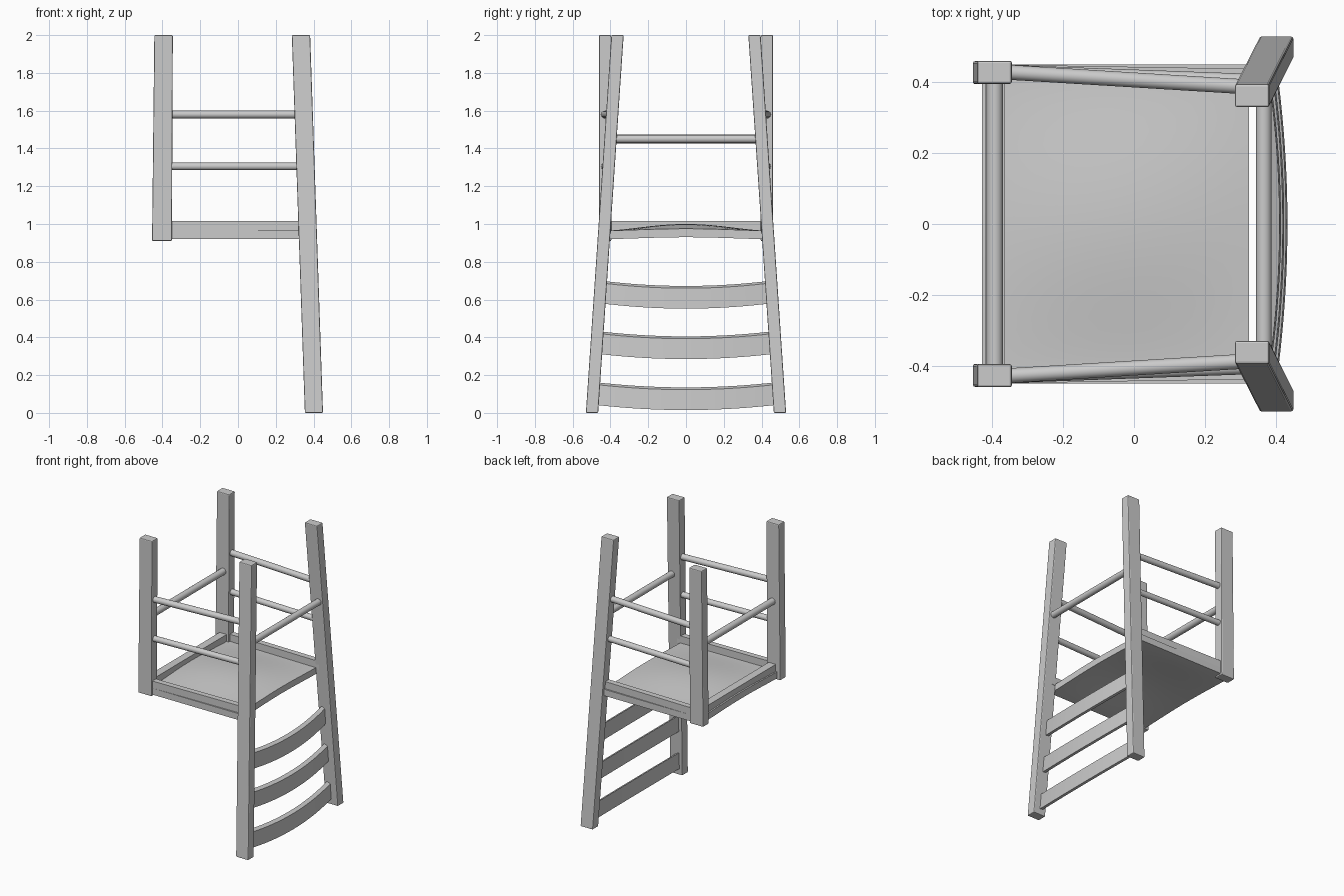
import bpy, bmesh, math
from mathutils import Vector

if "Cube" in bpy.data.objects:
    bpy.data.objects.remove(bpy.data.objects["Cube"])


def make_object(name, bm, bevel=0.0, smooth=False):
    bmesh.ops.recalc_face_normals(bm, faces=bm.faces)
    me = bpy.data.meshes.new(name)
    bm.to_mesh(me)
    bm.free()
    ob = bpy.data.objects.new(name, me)
    bpy.context.collection.objects.link(ob)
    if bevel:
        mod = ob.modifiers.new("bevel", "BEVEL")
        mod.width = bevel
        mod.segments = 2
    if smooth:
        bpy.context.view_layer.objects.active = ob
        ob.select_set(True)
        bpy.ops.object.shade_smooth_by_angle(angle=math.radians(35))
        ob.select_set(False)
    return ob


def loft(name, sections, **kw):
    """Solid skinned through equal-length rings of points."""
    bm = bmesh.new()
    rings = [[bm.verts.new(p) for p in s] for s in sections]
    n = len(rings[0])
    for a, b in zip(rings, rings[1:]):
        for i in range(n):
            j = (i + 1) % n
            bm.faces.new((a[i], a[j], b[j], b[i]))
    bm.faces.new(rings[0][::-1])
    bm.faces.new(rings[-1])
    return make_object(name, bm, **kw)


def rect(x0, x1, y0, y1, z):
    return [(x0, y0, z), (x1, y0, z), (x1, y1, z), (x0, y1, z)]


def rod(name, a, b, r):
    a, b = Vector(a), Vector(b)
    bm = bmesh.new()
    bmesh.ops.create_cone(bm, cap_ends=True, segments=24, radius1=r, radius2=r,
                          depth=(b - a).length)
    rot = (b - a).to_track_quat('Z', 'Y').to_matrix()
    bmesh.ops.rotate(bm, verts=bm.verts, matrix=rot)
    bmesh.ops.translate(bm, verts=bm.verts, vec=(a + b) / 2)
    return make_object(name, bm, smooth=True)


for side, s in (("left", -1), ("right", 1)):
    # legs: splayed back post and short front leg (chair is upside down)
    loft("back_post_" + side, [rect(0.354, 0.45, s * 0.465, s * 0.53, 0),
                               rect(0.285, 0.382, s * 0.33, s * 0.395, 2)], bevel=0.006)
    loft("front_leg_" + side, [rect(-0.455, -0.35, s * 0.395, s * 0.46, 0.91),
                               rect(-0.443, -0.345, s * 0.396, s * 0.461, 2)], bevel=0.006)
    # side stretchers
    rod("upper_side_stretcher_" + side, (-0.38, s * 0.43, 1.58), (0.325, s * 0.387, 1.58), 0.021)
    rod("lower_side_stretcher_" + side, (-0.38, s * 0.43, 1.305), (0.335, s * 0.404, 1.305), 0.02)
    # side seat rail
    loft("side_rail_" + side,
         [[(x, s * (y + dy), z) for dy, z in
           ((-0.02, 0.955), (0.02, 0.955), (0.02, 1.015), (-0.02, 1.015))]
          for x, y in ((-0.37, 0.43), (0.35, 0.418))])

# cross stretchers
rod("front_stretcher", (-0.393, -0.42, 1.45), (-0.393, 0.42, 1.45), 0.023)
rod("back_stretcher", (0.367, -0.39, 1.45), (0.367, 0.39, 1.45), 0.022)

# front seat rail
loft("front_rail", [rect(-0.42, -0.365, -0.41, 0.41, 0.955),
                    rect(-0.42, -0.365, -0.41, 0.41, 1.015)])

# saddle-shaped seat
NX, NY = 20, 24
X0, X1, HY = -0.43, 0.325, 0.45


def dish(x, y):
    u = (x - X0) / (X1 - X0)
    return (0.01 + 0.025 * math.sin(math.pi * u)) * max(0, math.cos(math.pi * y / 0.84)) ** 1.5


sections = []
for i in range(NX + 1):
    x = X0 + (X1 - X0) * i / NX
    ys = [-HY + 2 * HY * j / NY for j in range(NY + 1)]
    sections.append([(x, y, 0.92 + dish(x, y)) for y in ys] +
                    [(x, y, 0.965 + dish(x, y)) for y in reversed(ys)])
loft("seat", sections, smooth=True)


# bowed back slats
def slat(name, z, half):
    sections = []
    for i in range(25):
        t = -1 + 2 * i / 24
        x = 0.434 - 0.034 * z - 0.035 * t * t
        dz = z + 0.027 * t * t
        lean = 0.004
        sections.append([(x, t * half, dz), (x - lean, t * half, dz + 0.108),
                         (x - lean - 0.025, t * half, dz + 0.12), (x - 0.025, t * half, dz + 0.004)])
    loft(name, sections, smooth=True)


for name, z, half in (("top_slat", 0.015, 0.475), ("middle_slat", 0.285, 0.46),
                      ("lower_slat", 0.552, 0.442)):
    slat(name, z, half)
